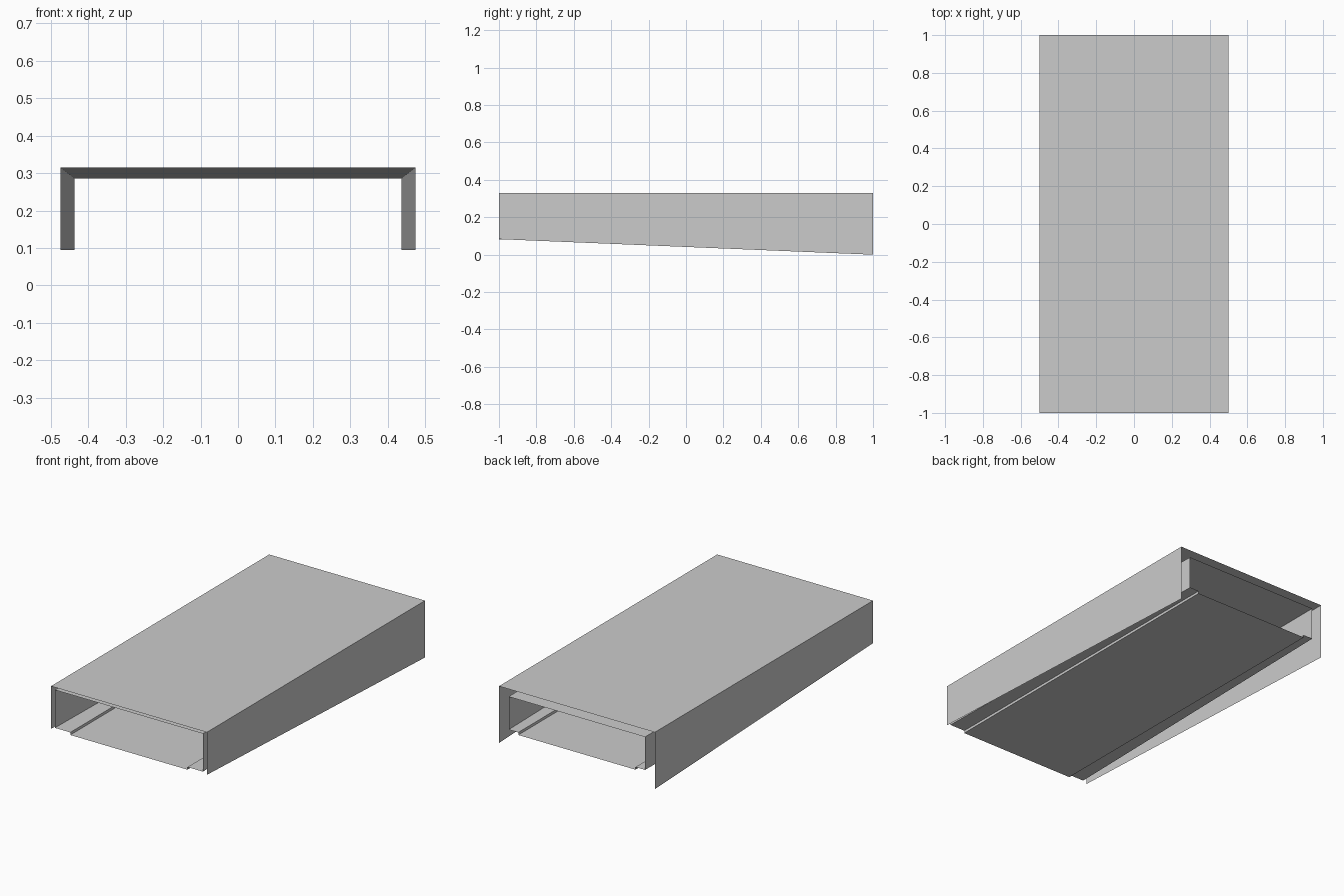
import bpy
import bmesh

if "Cube" in bpy.data.objects:
    bpy.data.objects.remove(bpy.data.objects["Cube"])


def sheet(name, front, back):
    """Thin open shell lofted between a front and a back (x, z) profile."""
    bm = bmesh.new()
    a = [bm.verts.new((x, -1, z)) for x, z in front]
    b = [bm.verts.new((x, 1, z)) for x, z in back]
    for i in range(len(a) - 1):
        bm.faces.new((a[i], a[i + 1], b[i + 1], b[i]))
    mesh = bpy.data.meshes.new(name)
    bm.to_mesh(mesh)
    bm.free()
    obj = bpy.data.objects.new(name, mesh)
    bpy.context.collection.objects.link(obj)
    return obj


def channel(w, top, bottom):
    """Upside-down U profile."""
    return [(w, bottom), (w, top), (-w, top), (-w, bottom)]


def tray(w):
    """Floor profile with a shallow recessed middle."""
    s, z, low = 0.376, 0.095, 0.08
    return [(-w, z), (-s, z), (-s, low), (s, low), (s, z), (w, z)]


# Outer cover, deeper at the back
sheet("outer_cover", channel(0.5, 0.33, 0.083), channel(0.5, 0.33, 0.0))

# Inner sleeve, tapering toward the back
sheet("inner_sleeve", channel(0.475, 0.315, 0.095), channel(0.437, 0.286, 0.095))

# Stepped floor closing the sleeve
sheet("recessed_floor", tray(0.475), tray(0.437))
